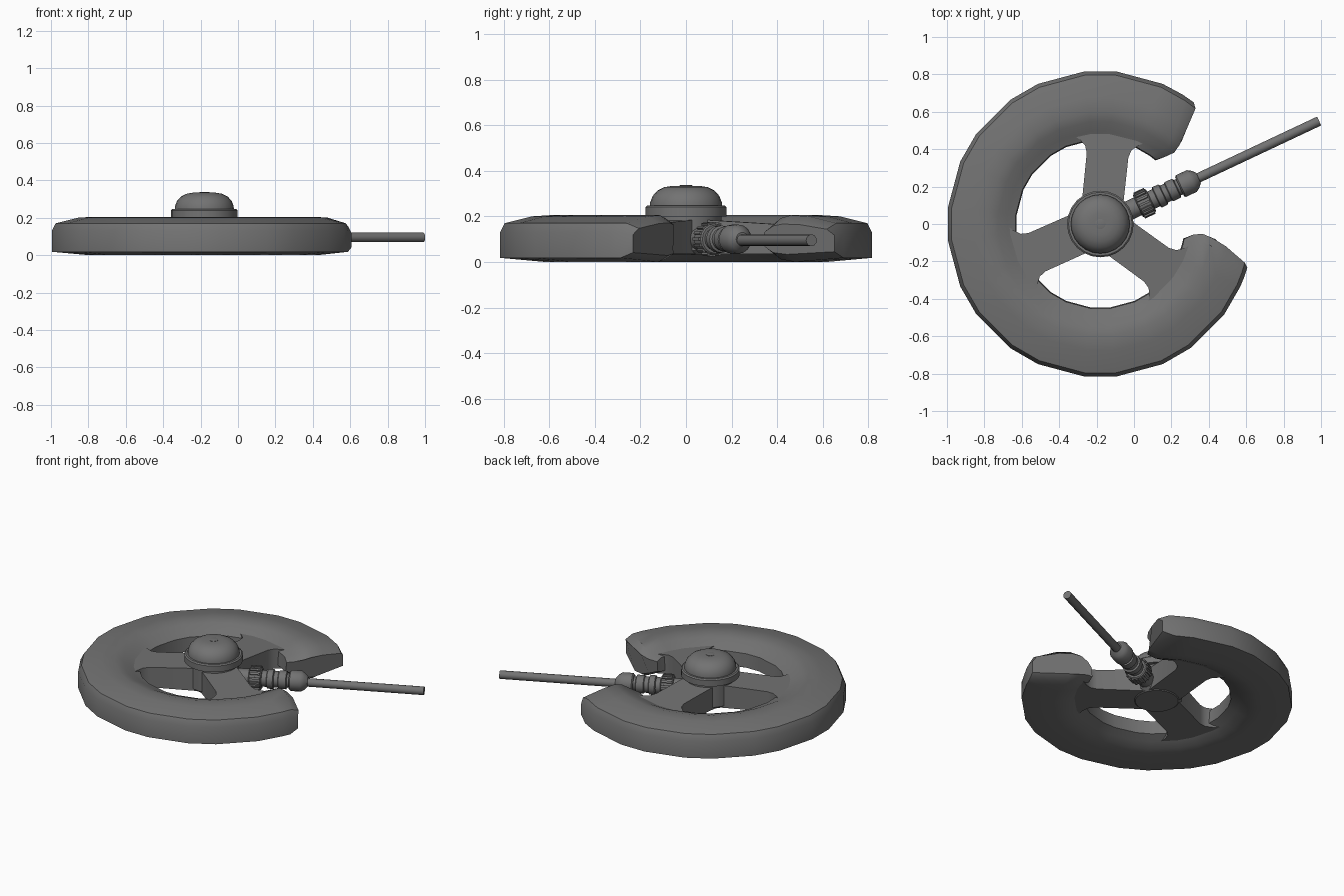
import bpy, bmesh, math
from mathutils import Matrix, Vector

if "Cube" in bpy.data.objects:
    bpy.data.objects.remove(bpy.data.objects["Cube"])

GREY = (0.17, 0.17, 0.17, 1)
mat = bpy.data.materials.new("dark_grey")
mat.use_nodes = True
mat.diffuse_color = GREY
mat.node_tree.nodes["Principled BSDF"].inputs["Base Color"].default_value = GREY

CENTRE = Vector((-0.18, 0, 0))
CABLE_ANGLE = math.radians(25.2)


def finish(name, bm, matrix, angle=35):
    bmesh.ops.recalc_face_normals(bm, faces=bm.faces)
    bm.transform(matrix)
    mesh = bpy.data.meshes.new(name)
    bm.to_mesh(mesh)
    bm.free()
    mesh.materials.append(mat)
    ob = bpy.data.objects.new(name, mesh)
    bpy.context.collection.objects.link(ob)
    bpy.ops.object.select_all(action="DESELECT")
    ob.select_set(True)
    bpy.context.view_layer.objects.active = ob
    bpy.ops.object.shade_smooth_by_angle(angle=math.radians(angle))
    return ob


def loft(bm, loops):
    """Skin closed loops of points and cap both ends."""
    rows = [[bm.verts.new(p) for p in loop] for loop in loops]
    n = len(rows[0])
    for a, b in zip(rows, rows[1:]):
        for i in range(n):
            j = (i + 1) % n
            bm.faces.new((a[i], a[j], b[j], b[i]))
    bm.faces.new(rows[0])
    bm.faces.new(rows[-1])


def lathe(name, profile, matrix, sides=24):
    """Spin (radius, height) pairs around local z."""
    bm = bmesh.new()
    turn = [2 * math.pi * i / sides for i in range(sides)]
    loft(bm, [[(r * math.cos(t), r * math.sin(t), h) for t in turn] for r, h in profile])
    return finish(name, bm, matrix)


move = Matrix.Translation(CENTRE)

# Open ring: each section point is radius, height, upper end angle, lower end angle
section = [
    (0.82, 0.018, 52.5, -16.5), (0.82, 0.13, 52.5, -16.5),
    (0.80, 0.17, 50.5, -15), (0.68, 0.2, 47.5, -10),
    (0.60, 0.205, 45, -7), (0.55, 0.192, 44, -5.5),
    (0.50, 0.168, 46, -6.5), (0.455, 0.15, 49, -10),
    (0.45, 0.06, 49, -10), (0.50, 0.035, 46, -6.5),
    (0.55, 0.012, 44, -5.5), (0.62, 0.0, 45.5, -7.5),
]


def polar(r, degrees, z):
    t = math.radians(degrees)
    return (r * math.cos(t), r * math.sin(t), z)


def ring_end(upper, setback, squash):
    sign = 1 if upper else -1
    pts = []
    for r, z, up, low in section:
        angle = (up if upper else low + 360) + sign * setback
        pts.append(polar(r, angle, z + (0.095 - z) * squash))
    return pts


stations = [k * 30 + s for k in range(2, 12) for s in (-6, 6)][1:]
loops = [ring_end(True, 0, 0.35), ring_end(True, 5, 0)]
loops += [[polar(r, a, z) for r, z, _, _ in section] for a in stations]
loops += [ring_end(False, 4, 0), ring_end(False, 0, 0.3)]
bm = bmesh.new()
loft(bm, loops)
finish("open_ring", bm, move)

# Three spokes with flared outer ends
half = [(0, 0.11), (0.37, 0.112), (0.41, 0.125), (0.44, 0.16), (0.46, 0.2), (0.54, 0.2)]
outline = half + [(x, -y) for x, y in reversed(half)]
for name, angle in (("rear_spoke", 84), ("right_spoke", 204), ("left_spoke", 324)):
    bm = bmesh.new()
    top = [(x, y, 0.19 - 0.06 * x) for x, y in outline]
    bottom = [(x, y, 0.035) for x, y in outline]
    loft(bm, [bottom, top])
    finish(name, bm, move @ Matrix.Rotation(math.radians(angle), 4, "Z"))

# Hub, collar, dome and the small button on it
lathe("hub", [(0.13, 0.03), (0.155, 0.05), (0.155, 0.205)], move)
lathe("dome_collar", [(0.178, 0.2), (0.178, 0.24), (0.17, 0.247)], move)
lathe("dome", [(0.158, 0.24), (0.157, 0.262), (0.146, 0.29), (0.125, 0.313),
               (0.095, 0.328), (0.06, 0.334), (0.028, 0.334)], move)
lathe("dome_button", [(0.028, 0.325), (0.028, 0.336), (0.024, 0.337)], move, 12)

# Cable and connector run outward through the gap at mid height
axis = (Matrix.Translation(CENTRE + Vector((0, 0, 0.1)))
        @ Matrix.Rotation(CABLE_ANGLE, 4, "Z") @ Matrix.Rotation(math.pi / 2, 4, "Y"))
lathe("connector_stub", [(0.052, 0.12), (0.052, 0.24)], axis, 16)
lathe("connector_nut", [(0.062, 0.222), (0.068, 0.228), (0.068, 0.294), (0.062, 0.3)], axis, 16)
lathe("connector_body", [(0.05, 0.29), (0.05, 0.33), (0.06, 0.335), (0.06, 0.37),
                         (0.05, 0.375), (0.05, 0.4), (0.056, 0.405), (0.056, 0.45),
                         (0.045, 0.455), (0.045, 0.48)], axis, 16)
lathe("strain_relief", [(0.056, 0.468), (0.064, 0.476), (0.064, 0.54),
                        (0.05, 0.562), (0.03, 0.58)], axis, 16)
lathe("cable", [(0.026, 0.56), (0.026, 1.293)],
      Matrix.Translation((0, 0, -0.005)) @ axis, 12)

# Grip ridges around the connector nut
bm = bmesh.new()
for i in range(16):
    place = (Matrix.Rotation(2 * math.pi * i / 16, 4, "Z")
             @ Matrix.Translation((0.068, 0, 0.261)) @ Matrix.Diagonal((0.016, 0.013, 0.062, 1)))
    bmesh.ops.create_cube(bm, size=1, matrix=place)
finish("nut_ridges", bm, axis)
